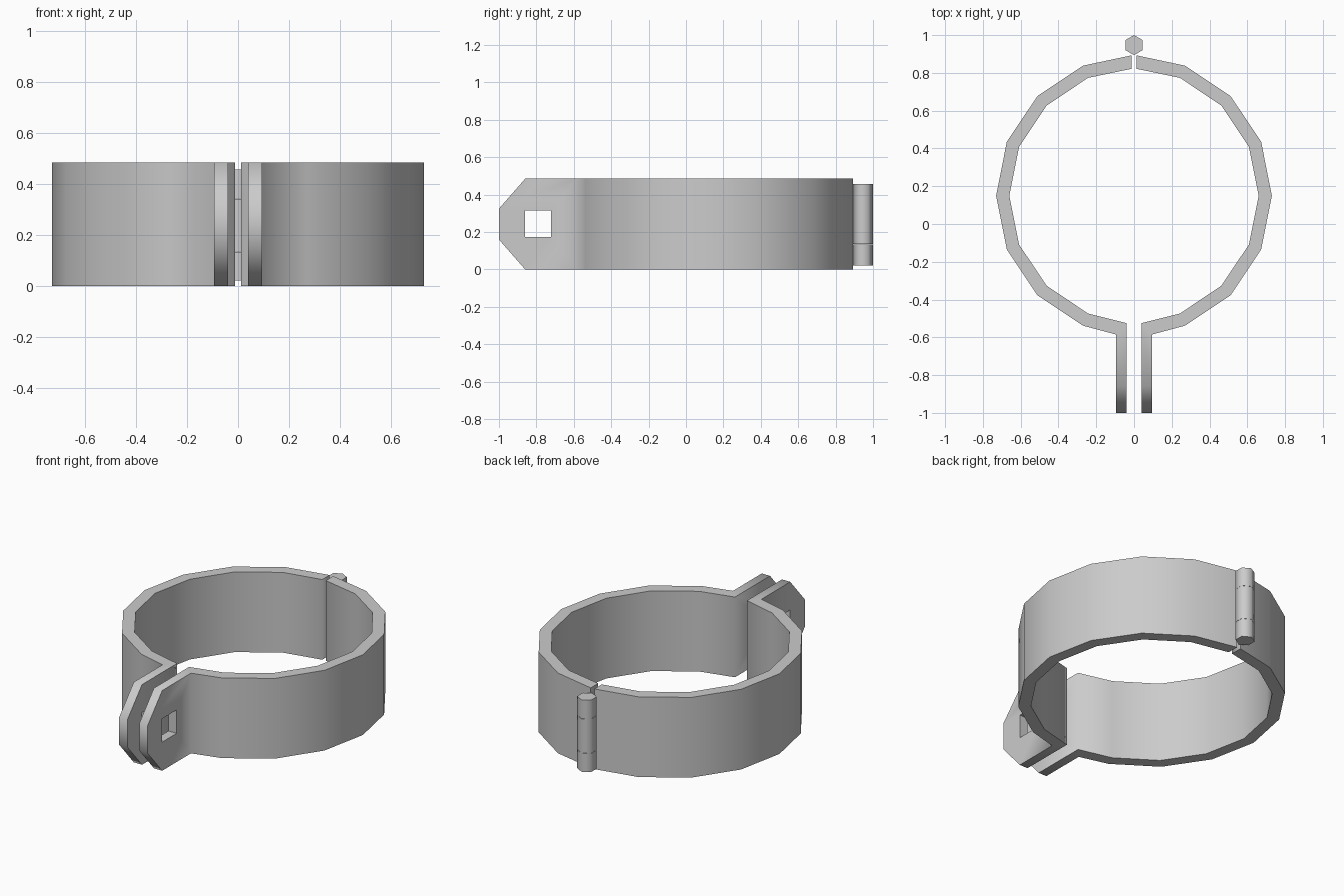
import bpy
import bmesh
from math import radians, sin, cos, pi
from mathutils import Vector

cube = bpy.data.objects.get("Cube")
if cube:
    bpy.data.objects.remove(cube, do_unlink=True)

steel = bpy.data.materials.new("grey_steel")
steel.use_nodes = True
GREY = (0.6, 0.6, 0.6, 1)
steel.diffuse_color = GREY
steel.node_tree.nodes["Principled BSDF"].inputs["Base Color"].default_value = GREY

HEIGHT = 0.485
CENTRE_Y = 0.15


def prism(bm, points, z0, z1):
    """Extrude a flat xy outline from z0 to z1."""
    face = bm.faces.new([bm.verts.new((x, y, z0)) for x, y in points])
    top = bmesh.ops.extrude_face_region(bm, geom=[face])["geom"]
    verts = [v for v in top if isinstance(v, bmesh.types.BMVert)]
    bmesh.ops.translate(bm, verts=verts, vec=(0, 0, z1 - z0))
    bmesh.ops.recalc_face_normals(bm, faces=bm.faces)


def make_object(name, bm):
    mesh = bpy.data.meshes.new(name)
    bm.to_mesh(mesh)
    bm.free()
    mesh.materials.append(steel)
    obj = bpy.data.objects.new(name, mesh)
    bpy.context.collection.objects.link(obj)
    return obj


def activate(obj):
    bpy.ops.object.select_all(action="DESELECT")
    obj.select_set(True)
    bpy.context.view_layer.objects.active = obj


def arc(radius):
    """Seven faceted corners from the hinge round to the flange."""
    return [(radius * sin(i * pi / 8) - 0.015, CENTRE_Y + radius * cos(i * pi / 8))
            for i in range(1, 8)]


def clip(bm, point, normal):
    """Slice off everything on the normal side and cap the cut."""
    geom = bm.verts[:] + bm.edges[:] + bm.faces[:]
    cut = bmesh.ops.bisect_plane(bm, geom=geom, plane_co=point, plane_no=normal,
                                 clear_outer=True)["geom_cut"]
    edges = [e for e in cut if isinstance(e, bmesh.types.BMEdge)]
    bmesh.ops.holes_fill(bm, edges=edges, sides=0)


def half_band(name, side):
    # Half ring with a straight clamping flange
    outer = [(0.012, 0.893)] + arc(0.745) + [(0.095, -0.585), (0.095, -1)]
    inner = [(0.012, 0.822)] + arc(0.675) + [(0.04, -0.525), (0.04, -1)]
    bm = bmesh.new()
    prism(bm, [(side * x, y) for x, y in outer + inner[::-1]], 0, HEIGHT)

    # Sloped corners on the flange tip
    clip(bm, Vector((0, -0.86, HEIGHT)), Vector((0, -0.16, 0.14)))
    clip(bm, Vector((0, -0.86, 0)), Vector((0, -0.16, -0.14)))
    bmesh.ops.recalc_face_normals(bm, faces=bm.faces)
    band = make_object(name, bm)

    # Square bolt hole
    bm = bmesh.new()
    prism(bm, [(0, -0.86), (side * 0.2, -0.86), (side * 0.2, -0.722), (0, -0.722)],
          0.173, 0.315)
    cutter = make_object("bolt_hole_cutter", bm)
    cutter.hide_render = True
    hole = band.modifiers.new("bolt_hole", "BOOLEAN")
    hole.operation = "DIFFERENCE"
    hole.solver = "EXACT"
    hole.object = cutter
    activate(band)
    bpy.ops.object.modifier_apply(modifier=hole.name)
    bpy.data.objects.remove(cutter, do_unlink=True)
    bpy.ops.object.shade_smooth_by_angle(angle=radians(80))


half_band("left_band", 1)
half_band("right_band", -1)

# Hexagonal hinge barrel in three knuckles
hexagon = [(0.053 * sin(i * pi / 3), 0.947 + 0.053 * cos(i * pi / 3)) for i in range(6)]
for part, z0, z1 in (("lower", 0.022, 0.134), ("middle", 0.135, 0.342),
                     ("upper", 0.343, 0.457)):
    bm = bmesh.new()
    prism(bm, hexagon, z0, z1)
    activate(make_object(part + "_hinge_knuckle", bm))
    bpy.ops.object.shade_smooth_by_angle(angle=radians(80))
